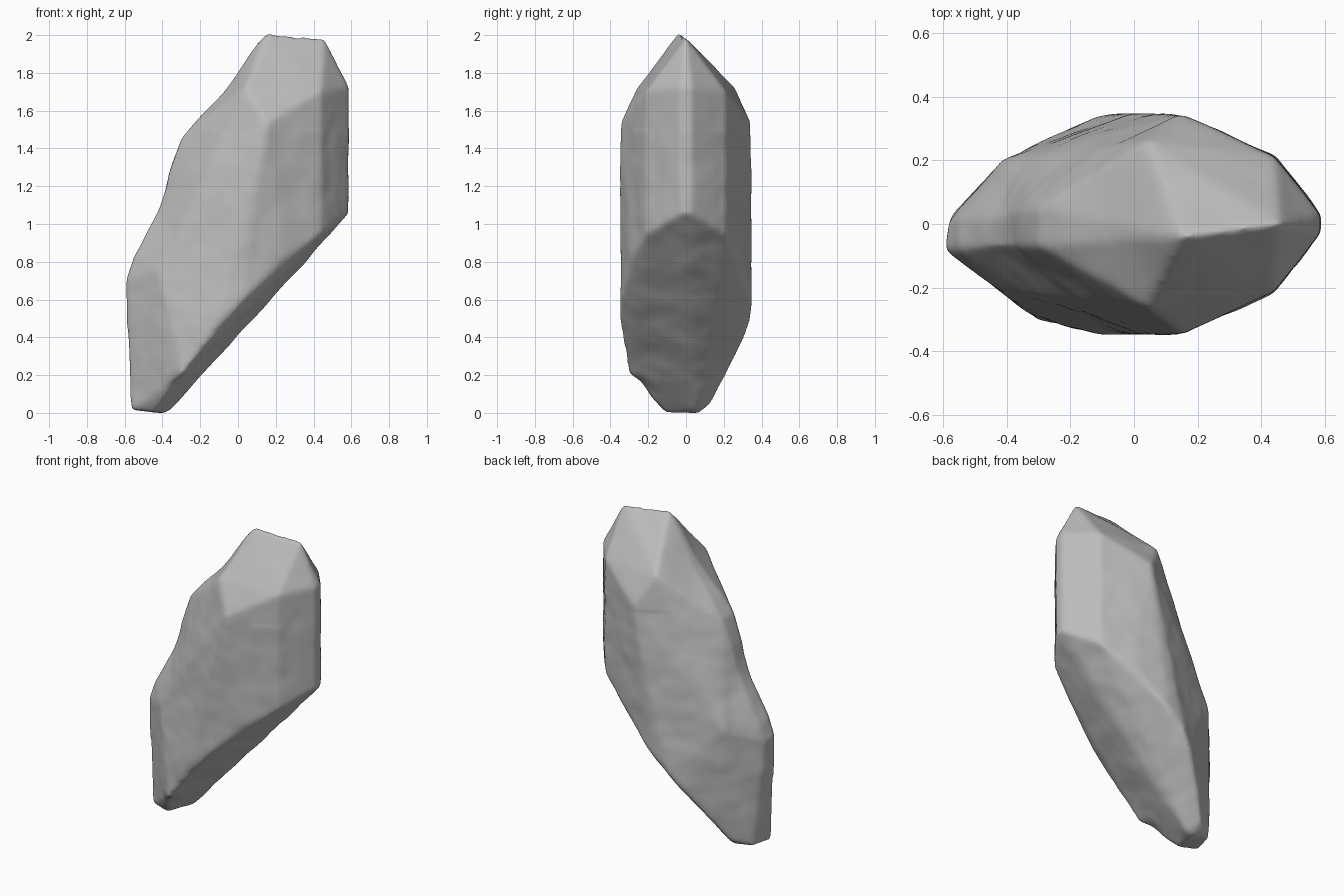
import bpy
import bmesh
from mathutils import Vector, noise

cube = bpy.data.objects.get("Cube")
if cube:
    bpy.data.objects.remove(cube, do_unlink=True)

# Stone colour
stone = bpy.data.materials.new("stone_grey")
stone.use_nodes = True
grey = (0.5, 0.5, 0.5, 1)
stone.diffuse_color = grey
stone.node_tree.nodes["Principled BSDF"].inputs["Base Color"].default_value = grey

# Corners shared by the front and back halves: x, half depth, z
paired = [
    (0.04, 0.26, 1.72), (0.15, 0.347, 1.53), (0.44, 0.213, 1.7),
    (0.585, 0.03, 1.72), (0.585, 0.03, 1.05), (0.44, 0.213, 0.94),
    (0.24, 0.295, 0.82), (0.02, 0.347, 0.59), (-0.1, 0.347, 0.49),
]
# Corners along the ridge, the left edge and the foot
single = [
    (0.15, -0.04, 2.01), (0.46, 0, 1.98), (0.52, 0, 1.86),
    (-0.3, -0.07, 1.45), (-0.3, 0.05, 1.44),
    (-0.595, -0.08, 0.7), (-0.585, 0.01, 0.7),
    (-0.42, -0.21, 0.75), (-0.42, 0.2, 0.78),
    (-0.29, -0.308, 0.21), (-0.2, 0.295, 0.38), (-0.34, 0.2, 0.17),
    (0, 0, 0.42), (-0.2, 0.02, 0.19), (-0.36, 0.06, 0.01),
    (-0.57, -0.08, 0.01), (-0.53, 0.06, 0.01),
    (-0.42, -0.17, 0.06), (-0.41, 0.14, 0.05),
    (-0.44, -0.11, -0.005), (-0.4, 0.06, -0.005),
]
corners = single + [(x, s * y, z) for x, y, z in paired for s in (-1, 1)]

# Faceted body
bm = bmesh.new()
for co in corners:
    bm.verts.new(co)
hull = bmesh.ops.convex_hull(bm, input=bm.verts)
loose = [g for g in set(hull["geom_interior"] + hull["geom_unused"])
         if isinstance(g, bmesh.types.BMVert)]
bmesh.ops.delete(bm, geom=loose, context="VERTS")
mesh = bpy.data.meshes.new("faceted_rock")
bm.to_mesh(mesh)
bm.free()
mesh.materials.append(stone)
rock = bpy.data.objects.new("faceted_rock", mesh)
bpy.context.collection.objects.link(rock)
bpy.context.view_layer.objects.active = rock
rock.select_set(True)

# Worn, slightly rounded edges
remesh = rock.modifiers.new("even_surface", "REMESH")
remesh.mode = "VOXEL"
remesh.voxel_size = 0.013
soften = rock.modifiers.new("worn_edges", "SMOOTH")
soften.factor = 0.5
soften.iterations = 14
for name in ("even_surface", "worn_edges"):
    bpy.ops.object.modifier_apply(modifier=name)

# Shallow hollows: centre, radius, depth
hollows = [
    ((-0.45, -0.02, 1.08), 0.32, 0.025),
    ((-0.08, -0.03, 1.72), 0.28, 0.022),
    ((-0.33, -0.26, 0.11), 0.12, 0.02),
]


def hollow_depth(co):
    total = 0
    for centre, radius, depth in hollows:
        near = max(0, 1 - (co - Vector(centre)).length / radius)
        total += depth * near * near * (3 - 2 * near)
    return total


# Gentle weathering, stronger toward the broken underside
shifts = []
for v in rock.data.vertices:
    strength = 0.004 if v.co.z > 1.5 else 0.007
    bump = noise.noise(v.co * 5) + 0.4 * noise.noise(v.co * 11 + Vector((3, 1, 2)))
    shifts.append(v.normal * (bump * strength - hollow_depth(v.co)))
for v, shift in zip(rock.data.vertices, shifts):
    v.co += shift

# Rest on the ground
low = min(v.co.z for v in rock.data.vertices)
for v in rock.data.vertices:
    v.co.z -= low
rock.data.shade_smooth()
